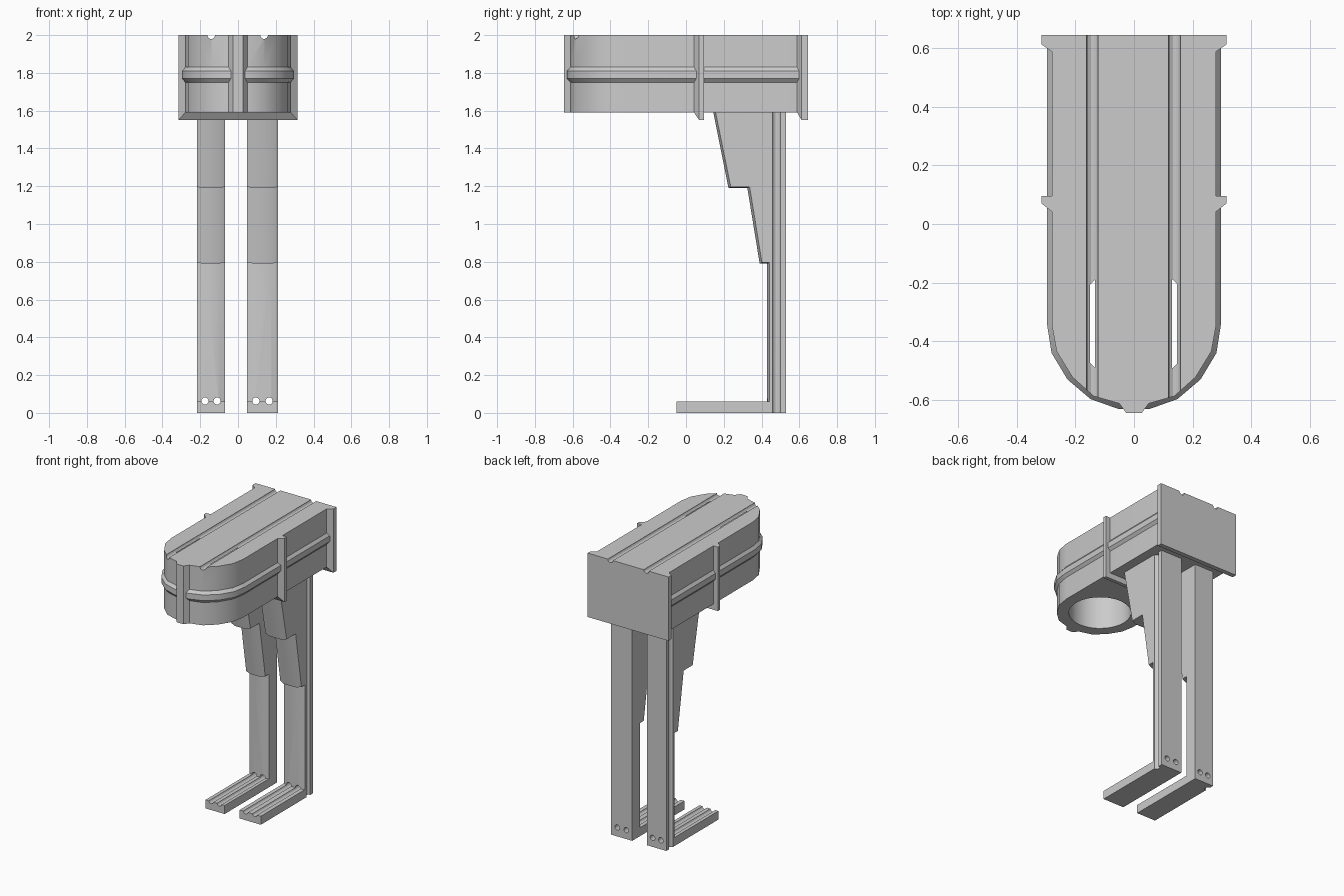
import bpy, bmesh, math
from mathutils import Matrix

if "Cube" in bpy.data.objects:
    bpy.data.objects.remove(bpy.data.objects["Cube"])


def loft(name, rings):
    """Skin equal-length closed rings of 3D points and cap both ends."""
    bm = bmesh.new()
    rows = [[bm.verts.new(p) for p in ring] for ring in rings]
    n = len(rows[0])
    for a, b in zip(rows, rows[1:]):
        for i in range(n):
            j = (i + 1) % n
            bm.faces.new((a[i], a[j], b[j], b[i]))
    bm.faces.new(rows[0])
    bm.faces.new(rows[-1])
    bmesh.ops.recalc_face_normals(bm, faces=bm.faces)
    mesh = bpy.data.meshes.new(name)
    bm.to_mesh(mesh)
    bm.free()
    ob = bpy.data.objects.new(name, mesh)
    bpy.context.collection.objects.link(ob)
    return ob


def cut_cylinder(target, centre, radius, depth, axis, sides):
    """Subtract a cylinder running along the given axis."""
    bm = bmesh.new()
    bmesh.ops.create_cone(bm, cap_ends=True, segments=sides, radius1=radius,
                          radius2=radius, depth=depth)
    bmesh.ops.rotate(bm, verts=bm.verts, matrix=Matrix.Rotation(math.pi / sides, 3, 'Z'))
    if axis == 'Y':
        bmesh.ops.rotate(bm, verts=bm.verts, matrix=Matrix.Rotation(math.pi / 2, 3, 'X'))
    bmesh.ops.translate(bm, verts=bm.verts, vec=centre)
    mesh = bpy.data.meshes.new("cutter")
    bm.to_mesh(mesh)
    bm.free()
    cutter = bpy.data.objects.new("cutter", mesh)
    cutter.hide_render = True
    bpy.context.collection.objects.link(cutter)
    mod = target.modifiers.new("cut", 'BOOLEAN')
    mod.operation, mod.solver, mod.object = 'DIFFERENCE', 'EXACT', cutter
    bpy.context.view_layer.objects.active = target
    bpy.ops.object.modifier_apply(modifier=mod.name)
    bpy.data.objects.remove(cutter)


def smooth(ob):
    bpy.ops.object.select_all(action='DESELECT')
    ob.select_set(True)
    bpy.context.view_layer.objects.active = ob
    bpy.ops.object.shade_smooth_by_angle(angle=math.radians(28))


# Head housing: rounded outline, with a raised belt part way up the sides
inner = [(.28, .61), (.28, -.345), (.264, -.434), (.21, -.522), (.138, -.587), (.05, -.612)]
outer = [(.296, .61), (.296, -.345), (.281, -.44), (.227, -.53), (.148, -.597), (.055, -.63)]


def outline(half, z):
    pts = half + [(-x, y) for x, y in reversed(half)]
    return [(x, y, z) for x, y in pts]


levels = [(inner, 1.59), (inner, 1.75), (outer, 1.77), (outer, 1.81), (inner, 1.83), (inner, 2)]
housing = loft("head_housing", [outline(h, z) for h, z in levels])
cut_cylinder(housing, (0, -.34, 1.682), .2, .6, 'Z', 48)


# Flared flanges around the middle and the back end
def flange(name, y0, y1, y2):
    def rect(y, w, z):
        return [(-w, y, z), (w, y, z), (w, y, 2), (-w, y, 2)]
    return loft(name, [rect(y0, .28, 1.59), rect(y1, .315, 1.55), rect(y2, .315, 1.55)])


mid_flange = flange("middle_flange", .042, .07, .095)
end_flange = flange("end_plate", .588, .612, .645)

# Round grooves along the top, breaking into the round cavity as slots
for part in (housing, mid_flange, end_flange):
    for x in (-.142, .138):
        cut_cylinder(part, (x, 0, 2), .0205, 1.6, 'Y', 12)

# Tapered rib on the nose
nose = [(-.05, -.58), (-.05, -.612), (-.026, -.645), (.026, -.645), (.05, -.612), (.05, -.58)]
loft("nose_rib", [[(x, y, z) for x, y in nose] for z in (1.59, 2)])

# Legs: stepped side profile with chamfered front edges and a forward foot
profile = [(-.05, 0), (.53, 0), (.53, 1.6), (.143, 1.6), (.225, 1.19), (.325, 1.19),
           (.39, .79), (.43, .79), (.43, .06), (-.05, .06)]
pulled = [(y + .012 * (3 <= i <= 8), z + .007 * (4 <= i <= 7))
          for i, (y, z) in enumerate(profile)]
legs = []
for side, xi, xo in (("left", -.069, -.218), ("right", .048, .213)):
    w = xo - xi
    stations = [(xi, pulled), (xi + .22 * w, profile), (xo - .22 * w, profile), (xo, pulled)]
    leg = loft(side + "_leg", [[(x, y, z) for y, z in p] for x, p in stations])
    # two bores through the column that form channels in the foot
    for f in (.28, .71):
        cut_cylinder(leg, (xi + f * w, .25, .063), .019, 1, 'Y', 12)
    # vertical groove on the outer side near the back
    cut_cylinder(leg, (xo, .479, .8), .0215, 2, 'Z', 12)
    legs.append(leg)

for ob in [housing] + legs:
    smooth(ob)
